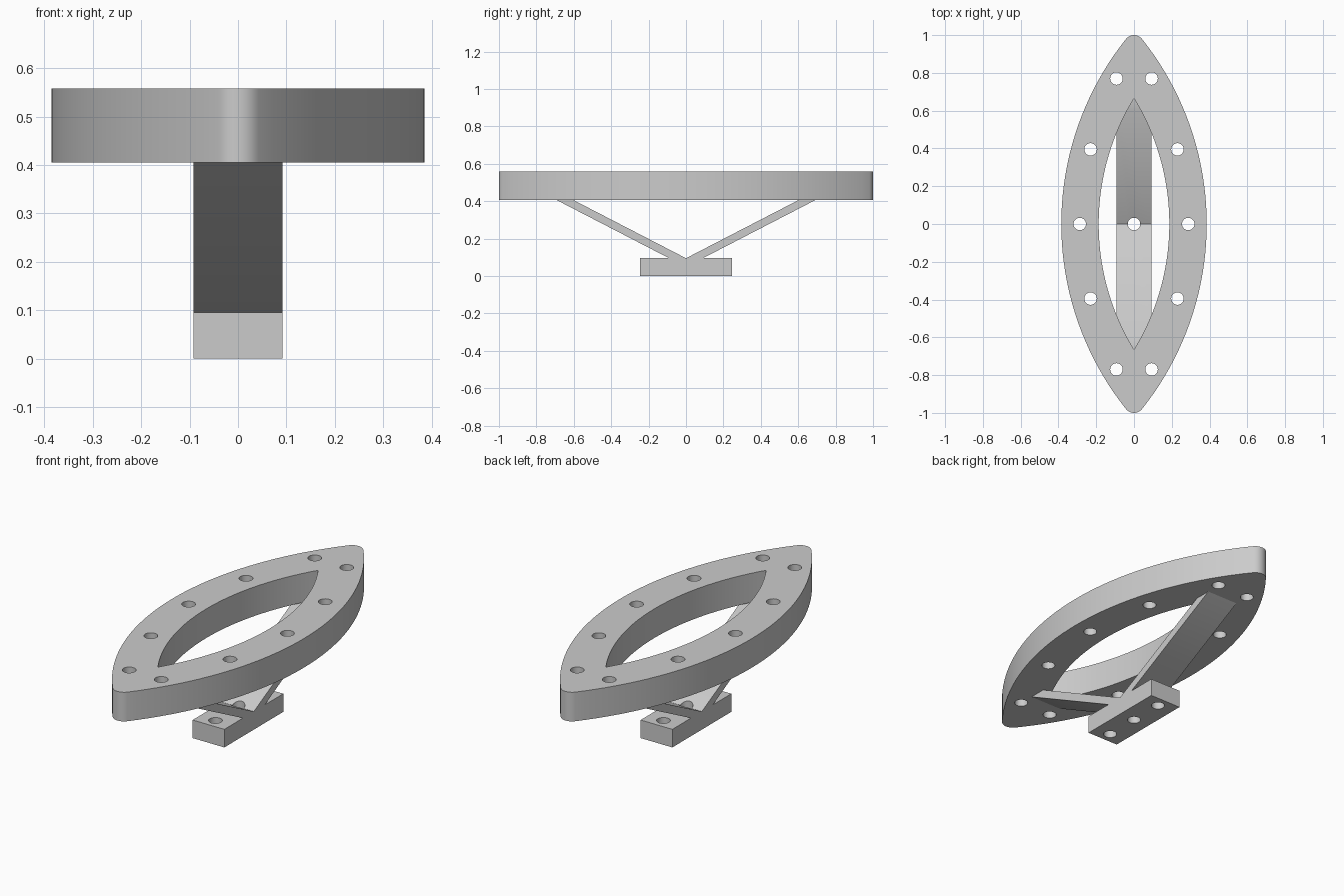
import bpy, bmesh
from math import atan2, cos, sin, pi, sqrt, radians

if "Cube" in bpy.data.objects:
    bpy.data.objects.remove(bpy.data.objects["Cube"])

grey = bpy.data.materials.new("light grey")
grey.use_nodes = True
colour = (0.6, 0.6, 0.6, 1)
grey.diffuse_color = colour
grey.node_tree.nodes["Principled BSDF"].inputs["Base Color"].default_value = colour


def prism(name, outline, direction, place):
    """Extrude a flat outline; place() maps each 2D point to 3D."""
    bm = bmesh.new()
    face = bm.faces.new([bm.verts.new(place(*p)) for p in outline])
    ext = bmesh.ops.extrude_face_region(bm, geom=[face])
    bmesh.ops.translate(bm, vec=direction,
                        verts=[g for g in ext["geom"] if isinstance(g, bmesh.types.BMVert)])
    bmesh.ops.recalc_face_normals(bm, faces=bm.faces)
    mesh = bpy.data.meshes.new(name)
    bm.to_mesh(mesh)
    bm.free()
    mesh.materials.append(grey)
    obj = bpy.data.objects.new(name, mesh)
    bpy.context.collection.objects.link(obj)
    return obj


def arc(cx, cy, r, start, end, steps):
    return [(cx + r * cos(start + (end - start) * i / steps),
             cy + r * sin(start + (end - start) * i / steps)) for i in range(steps + 1)]


def lens(half_width, radius, tip_radius=0.0, tip_y=0.0, steps=40):
    """Pointed oval from two arcs, with rounded tips if tip_radius is set."""
    cx = half_width - radius
    if tip_radius:
        a = atan2(tip_y, -cx)
        quarter = arc(0, tip_y, tip_radius, a, pi - a, 10)[1:]
    else:
        a = atan2(sqrt(radius ** 2 - cx ** 2), -cx)
        quarter = []
    half = arc(cx, 0, radius, -a, a, steps) + quarter
    half = half if tip_radius else half[:-1]
    half = half[:-1] if tip_radius else half
    return half + [(-x, -y) for x, y in half]


def cut(obj, cutter):
    cutter.hide_render = True
    mod = obj.modifiers.new("cut", 'BOOLEAN')
    mod.operation = 'DIFFERENCE'
    mod.solver = 'EXACT'
    mod.object = cutter
    bpy.context.view_layer.objects.active = obj
    bpy.ops.object.modifier_apply(modifier=mod.name)
    bpy.data.objects.remove(cutter)


def drill(obj, x, y, z0, z1, r=0.033):
    cut(obj, prism("drill", arc(x, y, r, 0, 2 * pi, 32)[:-1], (0, 0, z1 - z0),
                   lambda a, b: (a, b, z0)))


# Pointed oval ring with its opening and ten holes
RING_Z, TOP = 0.405, 0.558
ring = prism("oval_ring", lens(0.385, 1.572, 0.054, 0.946), (0, 0, TOP - RING_Z),
             lambda x, y: (x, y, RING_Z))
cut(ring, prism("opening", lens(0.187, 1.276), (0, 0, 0.4), lambda x, y: (x, y, 0.3)))
for sx in (-1, 1):
    for x, y in ((0.287, 0), (0.23, 0.395), (0.23, -0.395), (0.093, 0.77), (0.093, -0.77)):
        drill(ring, sx * x, y, 0.3, 0.7)

# Mounting block with three holes
W, BASE = 0.092, 0.095
block = prism("mounting_block", [(-0.245, 0), (0.245, 0), (0.245, BASE), (-0.245, BASE)],
              (2 * W, 0, 0), lambda y, z: (-W, y, z))
for y in (-0.187, 0, 0.187):
    drill(block, 0, y, -0.1, 0.2)

# Two slanted struts, notched around the middle hole
struts = []
for name, s in (("front_strut", -1), ("back_strut", 1)):
    strut = prism(name, [(0, BASE), (0.6, RING_Z), (0.69, RING_Z), (0.09, BASE)],
                  (2 * W, 0, 0), lambda y, z: (-W, s * y, z))
    drill(strut, 0, 0, 0, 0.3)
    struts.append(strut)

# Smooth curved walls, keep corners crisp
for obj in [ring, block] + struts:
    bpy.ops.object.select_all(action='DESELECT')
    obj.select_set(True)
    bpy.context.view_layer.objects.active = obj
    bpy.ops.object.shade_smooth_by_angle(angle=radians(30))
